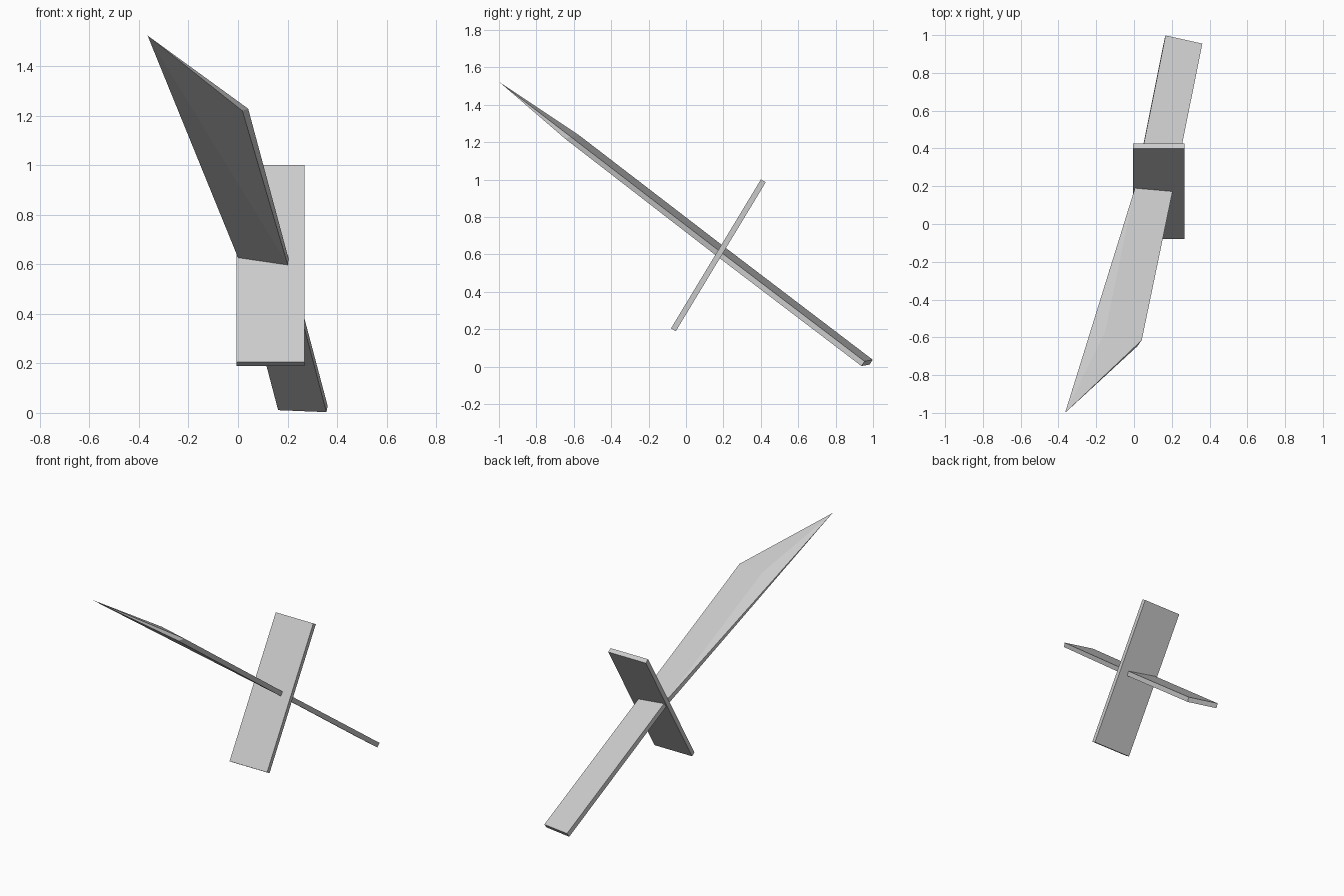
import bpy, math
from mathutils import Vector

if "Cube" in bpy.data.objects:
    bpy.data.objects.remove(bpy.data.objects["Cube"])


def mesh_object(name, verts, faces):
    me = bpy.data.meshes.new(name)
    me.from_pydata([tuple(v) for v in verts], [], faces)
    me.update()
    ob = bpy.data.objects.new(name, me)
    bpy.context.collection.objects.link(ob)
    return ob


# Sections run top-left, top-right, bottom-right, bottom-left
pommel = [(0.167, 0.998, 0.037), (0.362, 0.955, 0.028),
          (0.357, 0.938, 0.003), (0.162, 0.982, 0.011)]
root = [(0.005, 0.190, 0.652), (0.204, 0.172, 0.623),
        (0.201, 0.157, 0.597), (0.000, 0.174, 0.627)]
sides = [(i, (i + 1) % 4, (i + 1) % 4 + 4, i + 4) for i in range(4)]

# Grip: straight bar from the pommel end to the guard
mesh_object("grip", pommel + root, [(3, 2, 1, 0), (4, 5, 6, 7)] + sides)

# Blade: continues the bar to a shoulder, with the left side ground to the point
shoulder = [(-0.153, -0.573, 1.238), (0.041, -0.615, 1.228), (0.018, -0.647, 1.219)]
tip = (-0.365, -1.0, 1.523)
mesh_object("blade", root + shoulder + [tip], [
    (3, 2, 1, 0),              # root end
    (0, 1, 5, 4), (4, 5, 7),   # upper face and point
    (1, 2, 6, 5), (5, 6, 7),   # spine
    (2, 3, 7), (2, 7, 6),      # underside
    (3, 0, 7), (0, 4, 7),      # ground edge
])

# Guard: leaning flat plate across the grip
bpy.ops.mesh.primitive_cube_add(size=1, location=(0.131, 0.173, 0.595))
guard = bpy.context.object
guard.name = "guard"
guard.scale = (0.273, 0.03, 0.93)
guard.rotation_euler = (-math.atan2(0.48, 0.795), 0, 0)
